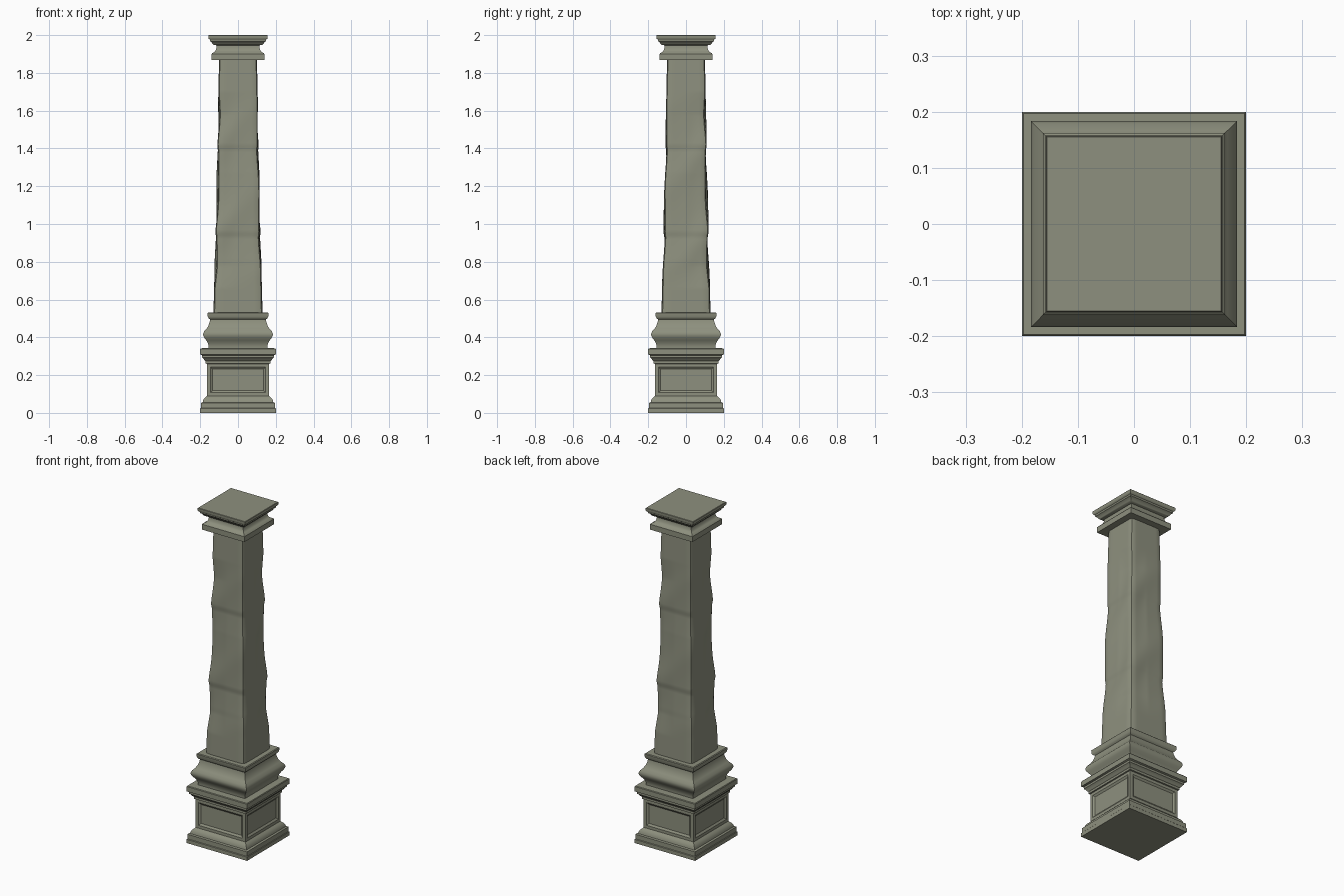
import bpy, bmesh, math

if "Cube" in bpy.data.objects:
    bpy.data.objects.remove(bpy.data.objects["Cube"])

# dark olive stone
stone = bpy.data.materials.new("dark_stone")
stone.diffuse_color = (.152, .16, .122, 1)
stone.use_nodes = True
stone.node_tree.nodes["Principled BSDF"].inputs["Base Color"].default_value = stone.diffuse_color
stone.diffuse_color = (.27, .28, .21, 1)
stone.use_nodes = True
stone.node_tree.nodes["Principled BSDF"].inputs["Base Color"].default_value = stone.diffuse_color


def finish(bm, name, angle=35):
    bmesh.ops.recalc_face_normals(bm, faces=bm.faces)
    mesh = bpy.data.meshes.new(name)
    bm.to_mesh(mesh)
    bm.free()
    mesh.materials.append(stone)
    ob = bpy.data.objects.new(name, mesh)
    bpy.context.collection.objects.link(ob)
    bpy.ops.object.select_all(action='DESELECT')
    ob.select_set(True)
    bpy.context.view_layer.objects.active = ob
    bpy.ops.object.shade_smooth_by_angle(angle=math.radians(angle))
    return ob


def loft(rings):
    bm = bmesh.new()
    loops = [[bm.verts.new(p) for p in ring] for ring in rings]
    n = len(loops[0])
    for a, b in zip(loops, loops[1:]):
        for i in range(n):
            j = (i + 1) % n
            bm.faces.new((a[i], a[j], b[j], b[i]))
    bm.faces.new(loops[0][::-1])
    bm.faces.new(loops[-1])
    return bm


def square_rings(profile):
    # profile is a list of (half width, height)
    return [[(-w, -w, z), (w, -w, z), (w, w, z), (-w, w, z)] for w, z in profile]


def square_moulding(name, profile):
    return finish(loft(square_rings(profile)), name)


# stepped foot
square_moulding("plinth", [(.2, 0), (.2, .022), (.197, .025), (.197, .052), (.187, .056),
                           (.185, .066), (.178, .078), (.169, .085), (.165, .09)])

# pedestal block with a recessed panel on each side
bm = loft(square_rings([(.165, .088), (.165, .262)]))
bmesh.ops.recalc_face_normals(bm, faces=bm.faces)
bm.normal_update()
sides = [f for f in bm.faces if abs(f.normal.z) < .5]
bmesh.ops.inset_individual(bm, faces=sides, thickness=.027, depth=0)
bmesh.ops.inset_individual(bm, faces=sides, thickness=.016, depth=-.008)
finish(bm, "pedestal_block", 20)

# pedestal cornice
square_moulding("pedestal_cornice", [(.165, .26), (.172, .262), (.172, .275), (.178, .279),
                                     (.185, .29), (.19, .293), (.19, .305), (.2, .309),
                                     (.2, .338), (.197, .342), (.16, .343)])

# shaft base with bulge and hollow
square_moulding("shaft_base", [(.155, .34), (.155, .352), (.159, .368), (.168, .384), (.178, .397),
                               (.184, .41), (.184, .42), (.179, .432), (.166, .446), (.156, .463),
                               (.150, .482), (.148, .495), (.155, .5), (.16, .508),
                               (.162, .528), (.158, .532), (.13, .532)])

# tapering shaft: soft corners, worn hollows winding around it under small ledges
N, ROWS, Z0, Z1 = 64, 136, .52, 1.88
rings = []
for k in range(ROWS + 1):
    t = k / ROWS
    z = Z0 + (Z1 - Z0) * t
    half = .13 - .03 * t
    fade = max(0, min(1, (z - .66) / .12, (1.7 - z) / .12))
    ring = []
    for i in range(N):
        a = 2 * math.pi * i / N
        c, s = math.cos(a), math.sin(a)
        r = half / (abs(c) ** 14 + abs(s) ** 14) ** (1 / 14)
        turn = 2 * math.pi * (z - 1.53) / .46 - 2 * (a + math.pi / 2)
        turn += .45 * math.sin(turn)
        depth = .04 + .05 * max(0, math.sin(2 * a))
        r *= 1 - depth * fade * (.5 - .5 * math.cos(turn))
        # hollow beneath the ledges at 1.42 and 0.96
        for ledge in (.96, 1.42):
            d = ledge - z
            if 0 < d < .15:
                r *= 1 - .035 * min(d / .03, (.15 - d) / .12)
        ring.append((r * c, r * s, z))
    rings.append(ring)
finish(loft(rings), "shaft", 50)

# capital
square_moulding("capital", [(.1, 1.868), (.14, 1.868), (.14, 1.9), (.136, 1.905), (.124, 1.911),
                            (.117, 1.921), (.114, 1.935), (.113, 1.946), (.128, 1.948),
                            (.134, 1.952), (.141, 1.964), (.147, 1.967), (.149, 1.976),
                            (.155, 1.98), (.157, 1.985), (.157, 1.998), (.155, 2.0)])
